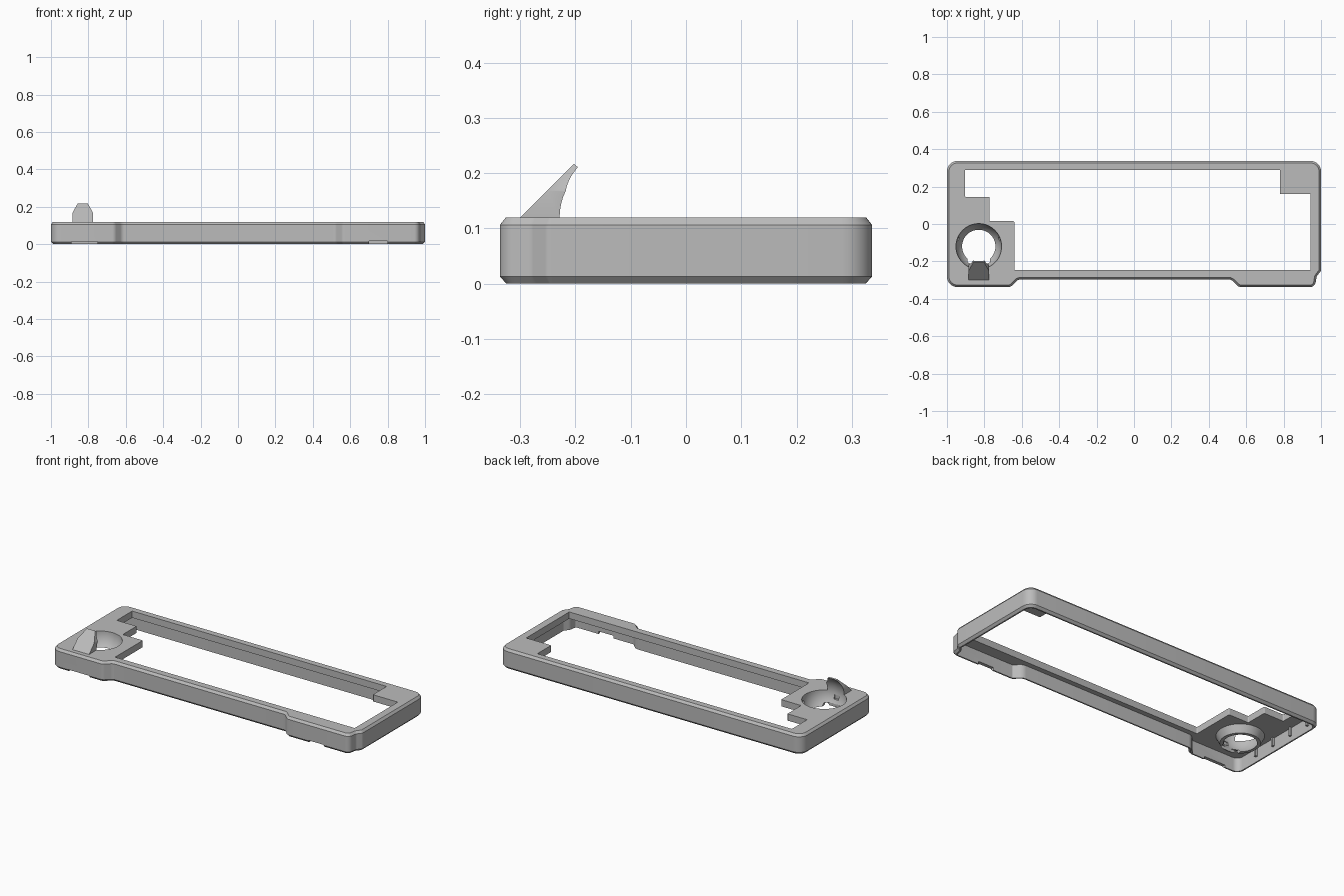
import bpy, bmesh, math
from mathutils import Vector

if "Cube" in bpy.data.objects:
    bpy.data.objects.remove(bpy.data.objects["Cube"], do_unlink=True)

grey = bpy.data.materials.new("satin grey")
grey.use_nodes = True
GREY = (0.5, 0.5, 0.5, 1)
grey.diffuse_color = GREY
grey.node_tree.nodes["Principled BSDF"].inputs["Base Color"].default_value = GREY


def make(name, bm):
    bmesh.ops.recalc_face_normals(bm, faces=bm.faces)
    mesh = bpy.data.meshes.new(name)
    bm.to_mesh(mesh)
    bm.free()
    mesh.materials.append(grey)
    obj = bpy.data.objects.new(name, mesh)
    bpy.context.collection.objects.link(obj)
    return obj


def loft(name, loops):
    """Closed solid through matching loops of 3D points."""
    bm = bmesh.new()
    rings = [[bm.verts.new(p) for p in loop] for loop in loops]
    n = len(rings[0])
    for a, b in zip(rings, rings[1:]):
        for i in range(n):
            j = (i + 1) % n
            bm.faces.new((a[i], a[j], b[j], b[i]))
    bm.faces.new(rings[0])
    bm.faces.new(rings[-1])
    return make(name, bm)


def outline(corners, d=0.0, steps=8):
    """Counter-clockwise polygon inset by d, with rounded corners (x, y, radius)."""
    pts = [Vector(c[:2]) for c in corners]
    n = len(pts)
    moved, radii = [], []
    for i, p in enumerate(pts):
        u = (p - pts[i - 1]).normalized()
        v = (pts[(i + 1) % n] - p).normalized()
        n1, n2 = Vector((-u.y, u.x)), Vector((-v.y, v.x))
        moved.append(p + (n1 + n2) * d / (1 + n1.dot(n2)))
        convex = u.x * v.y - u.y * v.x > 0
        radii.append(max(corners[i][2] + (-d if convex else d), 0.004))
    result = []
    for i, p in enumerate(moved):
        r = radii[i]
        a = (moved[i - 1] - p).normalized()
        b = (moved[(i + 1) % n] - p).normalized()
        half = a.angle(b) / 2
        centre = p + (a + b).normalized() * r / math.sin(half)
        start = (p + a * r / math.tan(half) - centre).normalized()
        end = (p + b * r / math.tan(half) - centre).normalized()
        for k in range(steps + 1):
            result.append(centre + start.slerp(end, k / steps) * r)
    return result


def layers(name, corners, levels):
    return loft(name, [[(p.x, p.y, z) for p in outline(corners, d)] for d, z in levels])


def box(name, lo, hi):
    ring = ((lo[0], lo[1]), (hi[0], lo[1]), (hi[0], hi[1]), (lo[0], hi[1]))
    return loft(name, [[(x, y, z) for x, y in ring] for z in (lo[2], hi[2])])


def ball(name, centre, radius, u=64, v=32):
    bm = bmesh.new()
    bmesh.ops.create_uvsphere(bm, u_segments=u, v_segments=v, radius=radius)
    bmesh.ops.translate(bm, verts=bm.verts, vec=centre)
    return make(name, bm)


def combine(target, tool, operation):
    tool.hide_render = True
    mod = target.modifiers.new("join", "BOOLEAN")
    mod.operation, mod.object, mod.solver = operation, tool, "EXACT"
    bpy.context.view_layer.objects.active = target
    bpy.ops.object.modifier_apply(modifier=mod.name)
    bpy.data.objects.remove(tool, do_unlink=True)


# Outer case with chamfered rims
R, S = 0.055, 0.03
case_corners = [(-1, -.337, R), (-.66, -.337, S), (-.62, -.297, S), (.52, -.297, S),
                (.56, -.337, S), (.967, -.337, S), (.977, -.28, .02), (1, -.25, .02),
                (1, .337, R), (-1, .337, R)]
case = layers("case_frame", case_corners, [(.012, 0), (0, .013), (0, .106), (.011, .12)])

# Hollow underside
combine(case, layers("cavity", case_corners, [(.02, -.1), (.02, .08)]), "DIFFERENCE")

# Stepped window through the top
W = 0.005
window_corners = [(x, y, W) for x, y in
                  ((-.64, -.247), (.945, -.247), (.945, .16), (.78, .16), (.78, .29),
                   (-.903, .29), (-.903, .145), (-.772, .145), (-.772, .015), (-.64, .015))]
combine(case, layers("window", window_corners, [(0, -.2), (0, .3)]), "DIFFERENCE")

# Ribs inside the right end wall
for y in (-.17, -.03, .11, .25):
    combine(case, box("rib", (-.99, y, .03), (-.967, y + .012, .09)), "UNION")

# Ball socket cup under the top plate
cx, cy, top = -0.83, -0.12, 0.12
cup = loft("cup", [[(cx + r * math.cos(a), cy + r * math.sin(a), z)
                    for a in (math.tau * i / 64 for i in range(64))]
                   for r, z in ((.108, .037), (.138, .1))])
combine(case, cup, "UNION")

# Leaning fin on the front edge of the socket
side = ((-.30, .1), (-.30, .12), (-.203, .217), (-.196, .211), (-.2, .1))
fin = loft("fin", [[(cx + x, y, z) for y, z in side] for x in (-.1, .1)])
front = ((-.055, .09), (.055, .09), (.055, .168), (.02, .23), (-.02, .23), (-.055, .168))
combine(fin, loft("fin_shape", [[(cx + x, y, z) for x, z in front] for y in (-.4, 0)]),
        "INTERSECT")
combine(case, fin, "UNION")

# Spherical socket, with bearing pockets and a sensor opening
combine(case, ball("socket", (cx, cy, top), .122), "DIFFERENCE")
for degrees in (20, 160):
    a = math.radians(degrees)
    spot = (cx + .115 * math.cos(a), cy + .115 * math.sin(a), .088)
    combine(case, ball("pocket", spot, .012, 16, 8), "DIFFERENCE")
combine(case, box("sensor_gap", (cx - .06, -.222, .02), (cx + .06, -.17, .055)), "DIFFERENCE")
combine(case, box("sensor_pocket", (cx - .015, -.245, .075), (cx + .015, -.2, .1)), "DIFFERENCE")

# Shallow notches along the bottom of the front wall
for x0, x1, h in ((.7, .8, .016), (-.89, -.75, .014)):
    combine(case, box("notch", (x0, -.4, -.05), (x1, -.3, h)), "DIFFERENCE")

bpy.ops.object.select_all(action="DESELECT")
case.select_set(True)
bpy.context.view_layer.objects.active = case
bpy.ops.object.shade_smooth_by_angle(angle=math.radians(30))
